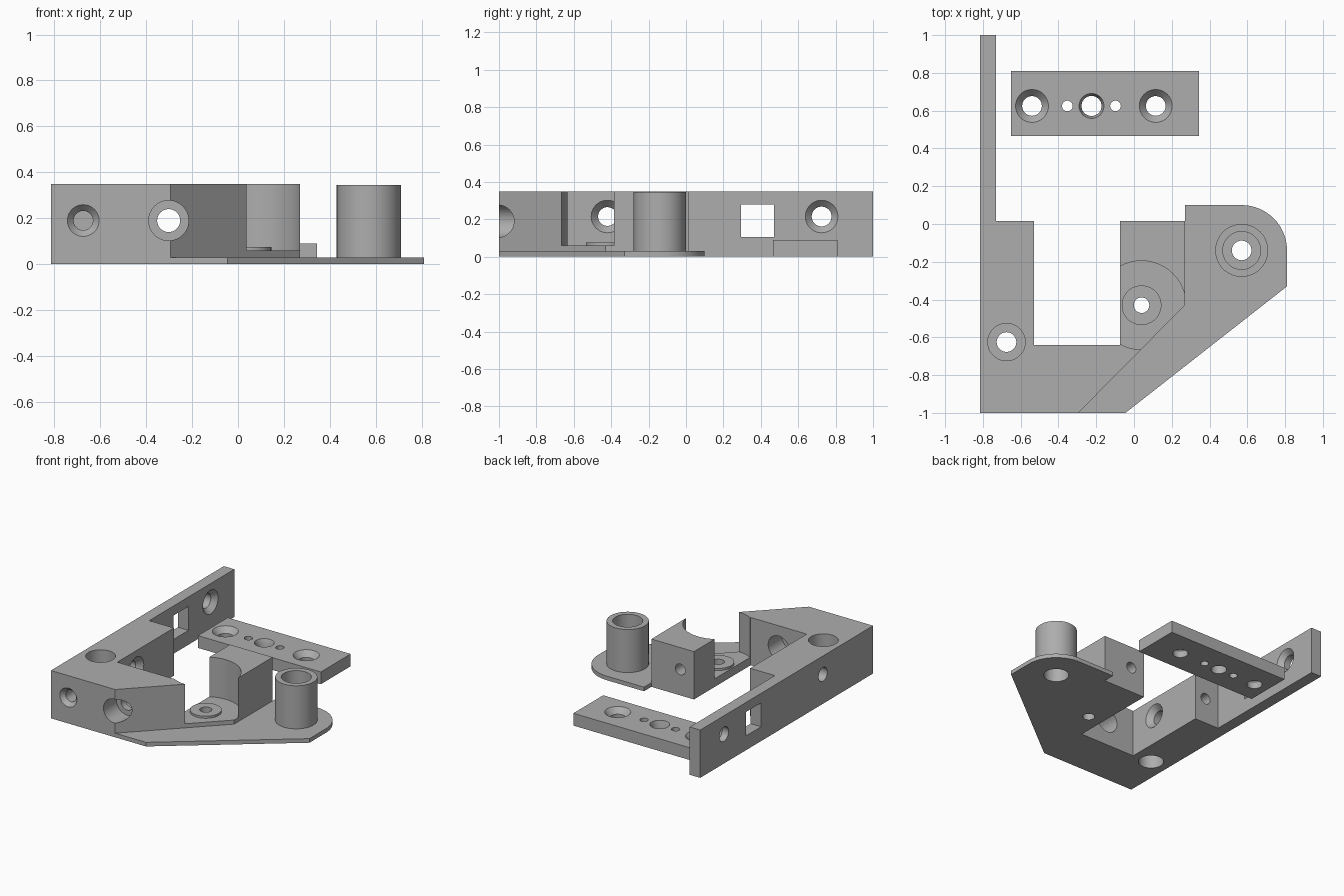
import bpy
import bmesh
from math import cos, sin, pi, radians
from mathutils import Matrix, Vector

cube = bpy.data.objects.get("Cube")
if cube:
    bpy.data.objects.remove(cube, do_unlink=True)

grey = bpy.data.materials.new("plain grey")
grey.use_nodes = True
grey.diffuse_color = (0.42, 0.42, 0.42, 1)
grey.node_tree.nodes["Principled BSDF"].inputs["Base Color"].default_value = grey.diffuse_color


def make_object(name, bm):
    bmesh.ops.recalc_face_normals(bm, faces=bm.faces)
    mesh = bpy.data.meshes.new(name)
    bm.to_mesh(mesh)
    bm.free()
    mesh.materials.append(grey)
    obj = bpy.data.objects.new(name, mesh)
    bpy.context.collection.objects.link(obj)
    return obj


def prism(name, outline, z0, z1):
    """Extrude a flat outline upwards."""
    bm = bmesh.new()
    face = bm.faces.new([bm.verts.new((x, y, z0)) for x, y in outline])
    top = bmesh.ops.extrude_face_region(bm, geom=[face])["geom"]
    verts = [v for v in top if isinstance(v, bmesh.types.BMVert)]
    bmesh.ops.translate(bm, verts=verts, vec=(0, 0, z1 - z0))
    return make_object(name, bm)


def box(name, x0, x1, y0, y1, z0, z1):
    return prism(name, [(x0, y0), (x1, y0), (x1, y1), (x0, y1)], z0, z1)


def turned(name, origin, axis, profile, sides=48):
    """Solid of revolution from (distance, radius) steps along an axis."""
    turn = Vector((0, 0, 1)).rotation_difference(Vector(axis)).to_matrix().to_4x4()
    place = Matrix.Translation(origin) @ turn
    bm = bmesh.new()
    rings = []
    for d, r in profile:
        angles = [2 * pi * i / sides for i in range(sides)]
        rings.append([bm.verts.new(place @ Vector((r * cos(a), r * sin(a), d))) for a in angles])
    for a, b in zip(rings, rings[1:]):
        for i in range(sides):
            j = (i + 1) % sides
            bm.faces.new((a[i], a[j], b[j], b[i]))
    bm.faces.new(rings[0])
    bm.faces.new(rings[-1])
    return make_object(name, bm)


def combine(target, tool, operation="DIFFERENCE"):
    mod = target.modifiers.new("combine", "BOOLEAN")
    mod.operation = operation
    mod.solver = "EXACT"
    mod.object = tool
    bpy.context.view_layer.objects.active = target
    bpy.ops.object.modifier_apply(modifier=mod.name)
    bpy.data.objects.remove(tool, do_unlink=True)


def drill(target, origin, axis, profile):
    combine(target, turned("cutter", origin, axis, profile))


def countersunk(outer, inner, depth, length):
    return [(-0.02, outer), (0, outer), (depth, inner), (length, inner)]


def double_bore(outer, hole, far, web0, web1, end):
    """Wide bores from both ends with a thin drilled web between."""
    return [(-0.02, outer), (web0, outer), (web0, hole), (web1, hole), (web1, far), (end, far)]


UP, DOWN, BACK, FRONT, RIGHT = (0, 0, 1), (0, 0, -1), (0, 1, 0), (0, -1, 0), (-1, 0, 0)

# Tall frame: long arm, U shaped opening and slanted corner
H = 0.35
frame = prism("frame", [(-0.815, -1), (-0.295, -1), (0.27, -0.43), (0.27, 0.015), (-0.075, 0.015),
                        (-0.075, -0.64), (-0.53, -0.64), (-0.53, 0.015), (-0.73, 0.015),
                        (-0.73, 1), (-0.815, 1)], 0, H)

# Round pocket with its raised washer and hole
pocket = (0.04, -0.43, 0)
drill(frame, pocket, UP, [(0.06, 0.235), (0.4, 0.235)])
combine(frame, turned("washer", pocket, UP, [(0.04, 0.105), (0.075, 0.105)]), "UNION")
drill(frame, pocket, UP, [(-0.02, 0.041), (0.1, 0.041)])

# Frame holes: corner bore, front bore, sideways screws, square window, blind pilots
drill(frame, (-0.675, -0.625, H), DOWN, double_bore(0.099, 0.052, 0.085, 0.15, 0.2, 0.37))
drill(frame, (-0.302, -1, 0.19), BACK, double_bore(0.087, 0.05, 0.085, 0.15, 0.2, 0.4))
drill(frame, (-0.53, -0.42, 0.215), RIGHT, countersunk(0.087, 0.05, 0.04, 0.31))
drill(frame, (-0.73, 0.725, 0.215), RIGHT, countersunk(0.087, 0.053, 0.035, 0.11))
drill(frame, (-0.674, -1, 0.19), BACK, countersunk(0.069, 0.042, 0.03, 0.2))
combine(frame, box("cutter", -0.85, -0.7, 0.295, 0.47, 0.105, 0.28))
for x in (-0.62, 0.036):
    drill(frame, (x, 0.015, 0.19), FRONT, [(-0.02, 0.04), (0.12, 0.04)])

# Thin side plate with a rounded corner around the post
post = (0.57, -0.14, 0)
arc = [(post[0] + 0.24 * cos(a), post[1] + 0.24 * sin(a)) for a in [pi / 2 * i / 16 for i in range(17)]]
plate = prism("side_plate", [(-0.295, -1), (-0.045, -1), (0.81, -0.33)] + arc
              + [(0.27, 0.1), (0.27, -0.43)], 0, 0.03)
combine(plate, turned("post", post, UP, [(0.01, 0.14), (0.345, 0.14)]), "UNION")
drill(plate, (post[0], post[1], 0.345), DOWN, double_bore(0.1, 0.052, 0.085, 0.15, 0.2, 0.37))

# Loose clamping bar with a row of five holes
T, row = 0.09, 0.625
bar = box("clamp_bar", -0.65, 0.345, 0.465, 0.81, 0, T)
for x in (-0.54, 0.115):
    drill(bar, (x, row, T), DOWN, countersunk(0.087, 0.052, 0.04, 0.12))
drill(bar, (-0.225, row, T), DOWN, countersunk(0.066, 0.053, 0.03, 0.12))
for x in (-0.353, -0.098):
    drill(bar, (x, row, T), DOWN, [(-0.02, 0.028), (0.12, 0.028)])

# Smooth round walls, crisp edges
for obj in (frame, plate, bar):
    bpy.ops.object.select_all(action="DESELECT")
    obj.select_set(True)
    bpy.context.view_layer.objects.active = obj
    bpy.ops.object.shade_smooth_by_angle(angle=radians(25))
